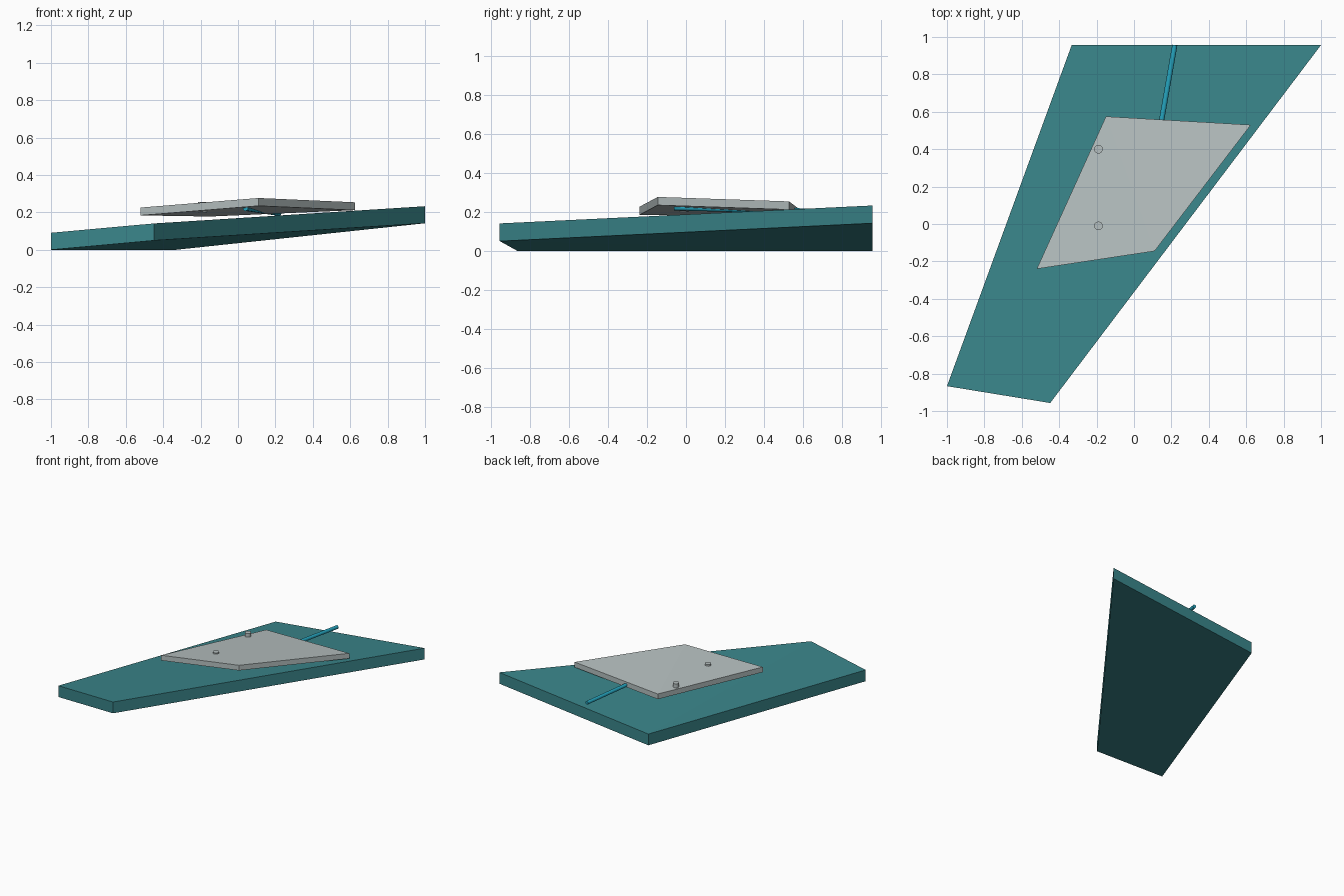
import bpy, bmesh
from mathutils import Vector

if "Cube" in bpy.data.objects:
    bpy.data.objects.remove(bpy.data.objects["Cube"])


def material(name, rgb):
    m = bpy.data.materials.new(name)
    m.diffuse_color = (*rgb, 1)
    m.use_nodes = True
    m.node_tree.nodes["Principled BSDF"].inputs["Base Color"].default_value = m.diffuse_color
    return m


TEAL = material("teal", (0.042, 0.235, 0.255))
GREY = material("light grey", (0.47, 0.53, 0.53))
BLUE = material("bright blue", (0.018, 0.36, 0.50))


def finish(bm, name, mat):
    bmesh.ops.recalc_face_normals(bm, faces=bm.faces)
    mesh = bpy.data.meshes.new(name)
    bm.to_mesh(mesh)
    bm.free()
    mesh.materials.append(mat)
    ob = bpy.data.objects.new(name, mesh)
    bpy.context.collection.objects.link(ob)
    return ob


def sloped_panel(name, corners, thickness, mat):
    """Four-cornered panel of constant height, split along corners 0-2."""
    bm = bmesh.new()
    low = [bm.verts.new(c) for c in corners]
    high = [bm.verts.new((x, y, z + thickness)) for x, y, z in corners]
    for ring in (low, high):
        bm.faces.new((ring[0], ring[1], ring[2]))
        bm.faces.new((ring[0], ring[2], ring[3]))
    for i in range(4):
        j = (i + 1) % 4
        bm.faces.new((low[i], low[j], high[j], high[i]))
    return finish(bm, name, mat)


def rod(name, start, end, radius, sides, mat):
    a, b = Vector(start), Vector(end)
    bm = bmesh.new()
    bmesh.ops.create_cone(bm, cap_ends=True, segments=sides, radius1=radius,
                          radius2=radius, depth=(b - a).length)
    ob = finish(bm, name, mat)
    ob.location = (a + b) / 2
    ob.rotation_euler = (b - a).to_track_quat('Z', 'Y').to_euler()
    for p in ob.data.polygons:
        p.use_smooth = len(p.vertices) == 4
    # keep the rims crisp
    for e in ob.data.edges:
        va, vb = (ob.data.vertices[i].co for i in e.vertices)
        e.use_edge_sharp = abs(va.z - vb.z) < 1e-5
    return ob


# Tilted base slab
sloped_panel("base_slab", [(-0.333, 0.957, 0.0), (1.0, 0.957, 0.142),
                           (-0.448, -0.957, 0.05), (-1.0, -0.867, 0.0)], 0.091, TEAL)

# Thin plate above the slab
sloped_panel("top_plate", [(-0.15, 0.575, 0.178), (0.625, 0.53, 0.212),
                           (0.11, -0.145, 0.235), (-0.52, -0.24, 0.184)], 0.042, GREY)

# Two pegs through the plate
for label, y in (("front", -0.01), ("back", 0.40)):
    rod(label + "_peg", (-0.19, y, 0.20), (-0.19, y, 0.256), 0.023, 24, GREY)

# Long thin rod running under the plate to the back edge
rod("long_rod", (0.04, -0.06, 0.222), (0.218, 0.956, 0.195), 0.014, 16, BLUE)
